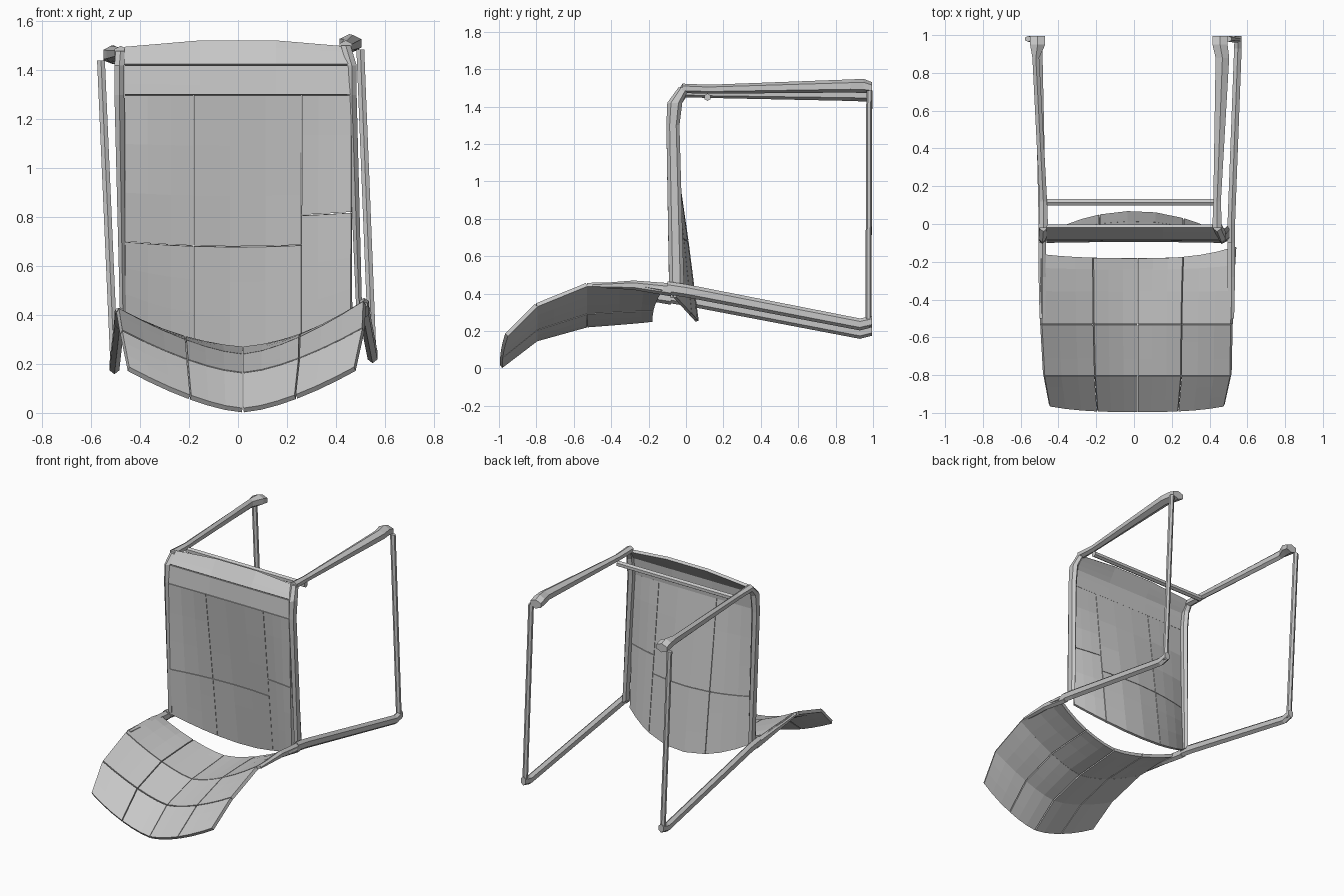
import bpy, bmesh, math
from mathutils import Vector

cube = bpy.data.objects.get("Cube")
if cube:
    bpy.data.objects.remove(cube, do_unlink=True)

grey = bpy.data.materials.new("plain light grey")
grey.use_nodes = True
grey.diffuse_color = (0.57, 0.57, 0.57, 1)
grey.node_tree.nodes["Principled BSDF"].inputs["Base Color"].default_value = grey.diffuse_color


def finish(name, bm):
    bmesh.ops.recalc_face_normals(bm, faces=bm.faces)
    mesh = bpy.data.meshes.new(name)
    bm.to_mesh(mesh)
    bm.free()
    mesh.materials.append(grey)
    obj = bpy.data.objects.new(name, mesh)
    bpy.context.scene.collection.objects.link(obj)
    return obj


def beam(name, stations, sides=6):
    """Loft a many-sided bar through (centre, half width, half depth) stations."""
    bm = bmesh.new()
    axis = Vector(stations[-1][0]) - Vector(stations[0][0])
    main = max(range(3), key=lambda i: abs(axis[i]))
    a, b = [i for i in range(3) if i != main]
    rings = []
    for centre, w, d in stations:
        ring = []
        for k in range(sides):
            ang = math.tau * (k + 0.5) / sides
            p = Vector(centre)
            p[a] += w * math.cos(ang) / math.cos(math.pi / sides)
            p[b] += d * math.sin(ang)
            ring.append(bm.verts.new(p))
        rings.append(ring)
    for r, s in zip(rings, rings[1:]):
        for k in range(sides):
            n = (k + 1) % sides
            bm.faces.new((r[k], r[n], s[n], s[k]))
    bm.faces.new(rings[0])
    bm.faces.new(rings[-1])
    return finish(name, bm)


def sample(profile, t):
    """Read a row of values at fractional position t."""
    i = min(int(t), len(profile) - 2)
    return Vector(profile[i]).lerp(Vector(profile[i + 1]), t - i)


def tiled_panel(name, columns, rows, point, thickness, gap):
    """Panel of separate plates with narrow seams; point(u, v) is the surface."""
    bm = bmesh.new()
    steps = 3
    for u0, u1 in zip(columns, columns[1:]):
        for v0, v1 in zip(rows, rows[1:]):
            grid = []
            for i in range(steps + 1):
                u = u0 + gap + (u1 - u0 - 2 * gap) * i / steps
                grid.append([bm.verts.new(point(u, v0 + gap + (v1 - v0 - 2 * gap) * j / steps))
                             for j in range(steps + 1)])
            for i in range(steps):
                for j in range(steps):
                    bm.faces.new((grid[i][j], grid[i + 1][j], grid[i + 1][j + 1], grid[i][j + 1]))
    obj = finish(name, bm)
    mod = obj.modifiers.new("thickness", "SOLIDIFY")
    mod.thickness = thickness
    mod.offset = 0


# Backrest: (y, z) along the middle, (x, y, z) along the right and left edges
back_mid = [(-0.99, 0.01), (-0.8, 0.155), (-0.53, 0.23), (-0.27, 0.25), (-0.18, 0.26)]
back_right = [(-0.45, -0.96, 0.18), (-0.48, -0.8, 0.33), (-0.495, -0.53, 0.42),
              (-0.5, -0.27, 0.42), (-0.5, -0.16, 0.4)]
back_left = [(0.48, -0.96, 0.18), (0.515, -0.8, 0.34), (0.52, -0.53, 0.45),
             (0.53, -0.27, 0.455), (0.54, -0.12, 0.43)]


def back_point(u, v):
    ex, ey, ez = sample(back_left if u > 0 else back_right, v)
    my, mz = sample(back_mid, v)
    t = abs(u) ** 1.5
    return (0.02 + (ex - 0.02) * abs(u), my + (ey - my) * t ** 2, mz + (ez - mz) * t)


tiled_panel("backrest", [-1, -0.46, 0, 0.47, 1], [0, 1, 2, 4], back_point, 0.022, 0.006)

# Seat: middle sags away from the straight edges, front lip rolls over
seat_mid = [(0.06, 0.25), (0.005, 0.68), (-0.085, 1.3), (-0.075, 1.42), (-0.01, 1.52)]
seat_edge = [(-0.06, 0.38), (-0.075, 0.7), (-0.09, 1.3), (-0.075, 1.42), (-0.01, 1.49)]


def seat_point(u, v):
    my, mz = sample(seat_mid, v)
    ey, ez = sample(seat_edge, v)
    t = u * u
    return (0.465 * u, my + (ey - my) * t, mz + (ez - mz) * t)


tiled_panel("seat_main", [-1, -0.39, 0.56], [0, 1, 2], seat_point, 0.018, 0.003)
tiled_panel("seat_side_strip", [0.56, 1], [0, 1.2, 2], seat_point, 0.018, 0.003)
tiled_panel("seat_lip", [-1, 1], [2, 3, 4], seat_point, 0.02, 0.003)

# Frame: each side has its own slight skew and lift
# (name, rail top x, rail low x, support x, leg x, leg end x, leg end half width,
#  floor bar top x, rear x, lift)
sides = [("right", -0.485, -0.47, -0.485, -0.48, -0.52, 0.018, -0.56, -0.505, -0.02),
         ("left", 0.465, 0.495, 0.515, 0.44, 0.468, 0.036, 0.5, 0.55, 0.025)]
for side, top_x, low_x, support_x, leg_x, end_x, end_w, bar_x, rear_x, lift in sides:
    beam(side + "_seat_rail", [
        ((low_x, -0.05, 0.40 + lift), 0.012, 0.04), ((top_x, -0.07, 1.3), 0.02, 0.035),
        ((top_x, -0.06, 1.42), 0.02, 0.04), ((leg_x, -0.01, 1.49 + lift / 2), 0.02, 0.03)])
    beam(side + "_front_leg", [
        ((leg_x, -0.02, 1.485 + lift / 2), 0.025, 0.025), ((leg_x, 0.12, 1.48 + lift / 2), 0.02, 0.024),
        ((end_x, 0.88, 1.485 + lift), end_w, 0.035), ((end_x - lift / 2, 0.95, 1.485 + lift), 0.04, 0.038),
        ((end_x - lift / 2, 0.995, 1.475 + lift), 0.04, 0.03)])
    beam(side + "_floor_bar", [
        ((rear_x, 0.975, 0.2 + lift), 0.016, 0.016), ((bar_x, 0.98, 1.46 + lift), 0.016, 0.016)])
    beam(side + "_rear_leg", [
        ((support_x, -0.1, 0.405 + lift), 0.02, 0.035), ((support_x, 0.0, 0.39 + lift), 0.02, 0.035),
        ((rear_x, 0.93, 0.21 + lift), 0.02, 0.032), ((rear_x, 0.995, 0.225 + lift), 0.018, 0.03)])
    beam(side + "_back_support", [
        ((support_x, -0.5, 0.43 + lift / 2), 0.015, 0.01), ((support_x, -0.28, 0.42 + lift), 0.02, 0.025),
        ((support_x, -0.08, 0.395 + lift), 0.02, 0.035)])

# Stretcher under the seat front
beam("cross_bar", [((-0.47, 0.115, 1.45), 0.017, 0.02), ((0.44, 0.115, 1.45), 0.017, 0.02)])
